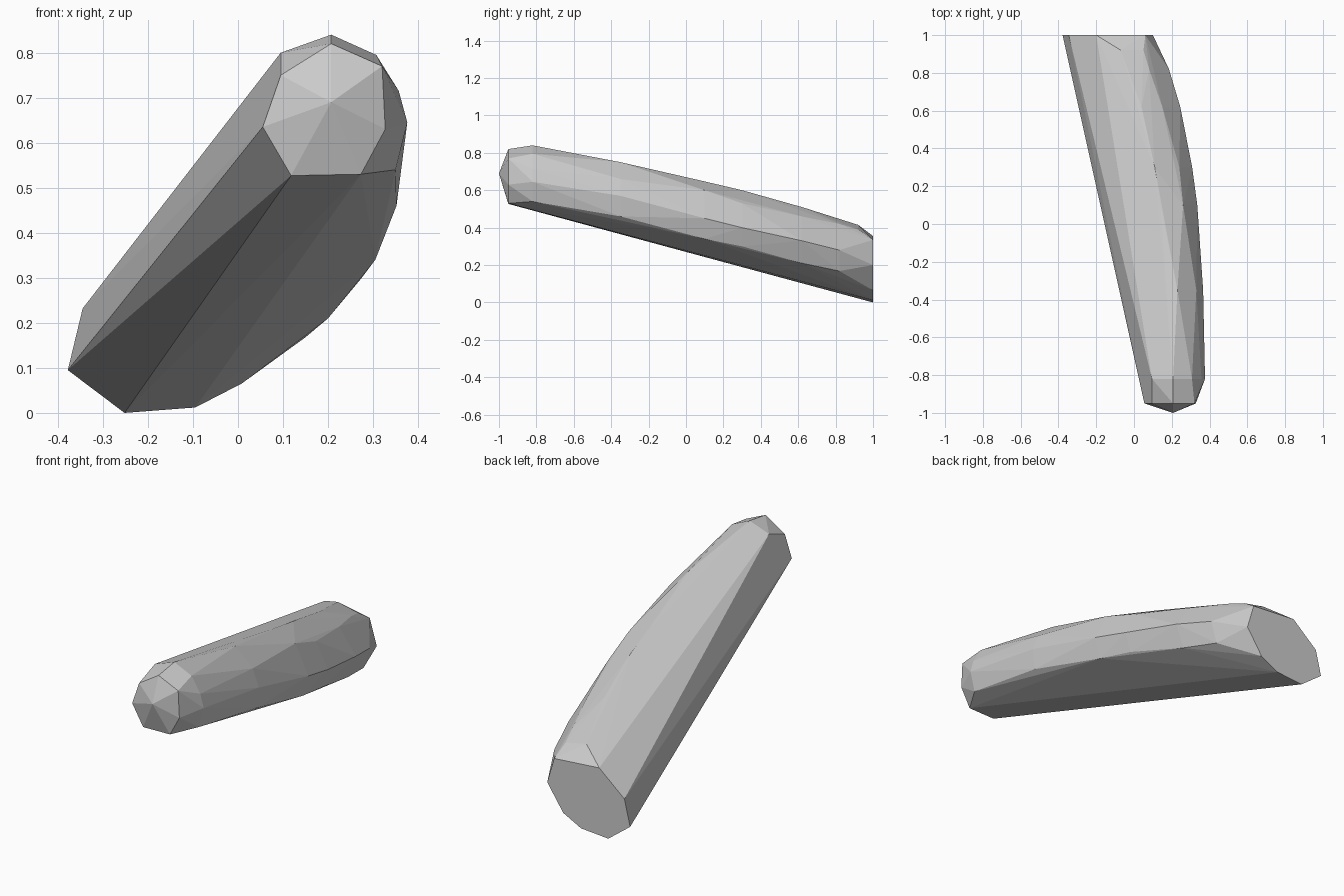
import bpy
import bmesh

default_cube = bpy.data.objects.get("Cube")
if default_cube:
    bpy.data.objects.remove(default_cube, do_unlink=True)


def make_material(name, colour):
    material = bpy.data.materials.new(name)
    material.use_nodes = True
    material.diffuse_color = colour
    shader = next(node for node in material.node_tree.nodes
                  if node.type == "BSDF_PRINCIPLED")
    shader.inputs["Base Color"].default_value = colour
    return material


def add_section(mesh, depth, outline):
    """Place an (x, z) outline at the given depth."""
    for x, z in outline:
        mesh.verts.new((x, depth, z))


# Narrow rounded end: tip, front facet ring and shoulder ring
tip = [(.207, .69)]
front_ring = [(.055, .635), (.095, .75), (.207, .82), (.32, .77),
              (.327, .63), (.273, .53), (.118, .527)]
shoulder = [(.095, .8), (.207, .84), (.307, .795), (.357, .715),
            (.376, .645), (.35, .54)]

# Bowed outer side, from upper ridge to lower edge
bow_front = [(.23, .75), (.33, .66), (.366, .57), (.352, .46)]
bow_middle = [(.14, .647), (.26, .6), (.335, .45), (.305, .34)]
bow_inner_back = [(.11, .6), (.24, .53), (.308, .4), (.275, .3)]
bow_back = [(.04, .51), (.15, .46), (.245, .33), (.2, .21)]
bow_end = [(.08, .42), (.185, .28), (.15, .168)]
top_corner = [(-.07, .415), (.05, .39)]

# Wide flat end
back_cap = [(-.378, .095), (-.345, .232), (-.2, .355), (.06, .335),
            (.1, .2), (.008, .065), (-.095, .012), (-.252, 0)]

sections = [
    (-1, tip), (-.95, front_ring), (-.82, shoulder),
    (-.35, bow_front), (.1, bow_middle), (.3, bow_inner_back),
    (.62, bow_back), (.82, bow_end), (.92, top_corner), (1, back_cap),
]

# Wrap the sections in one faceted convex skin
bm = bmesh.new()
for depth, outline in sections:
    add_section(bm, depth, outline)
hull = bmesh.ops.convex_hull(bm, input=bm.verts[:])
spare = {item for key in ("geom_interior", "geom_unused") for item in hull[key]
         if isinstance(item, bmesh.types.BMVert)}
bmesh.ops.delete(bm, geom=list(spare), context="VERTS")
bmesh.ops.dissolve_limit(bm, angle_limit=.02, verts=bm.verts[:],
                         edges=bm.edges[:])
bmesh.ops.recalc_face_normals(bm, faces=bm.faces[:])

body_mesh = bpy.data.meshes.new("curved_body")
bm.to_mesh(body_mesh)
bm.free()
body_mesh.materials.append(make_material("plain grey", (.6, .6, .6, 1)))
body = bpy.data.objects.new("curved_body", body_mesh)
bpy.context.collection.objects.link(body)
